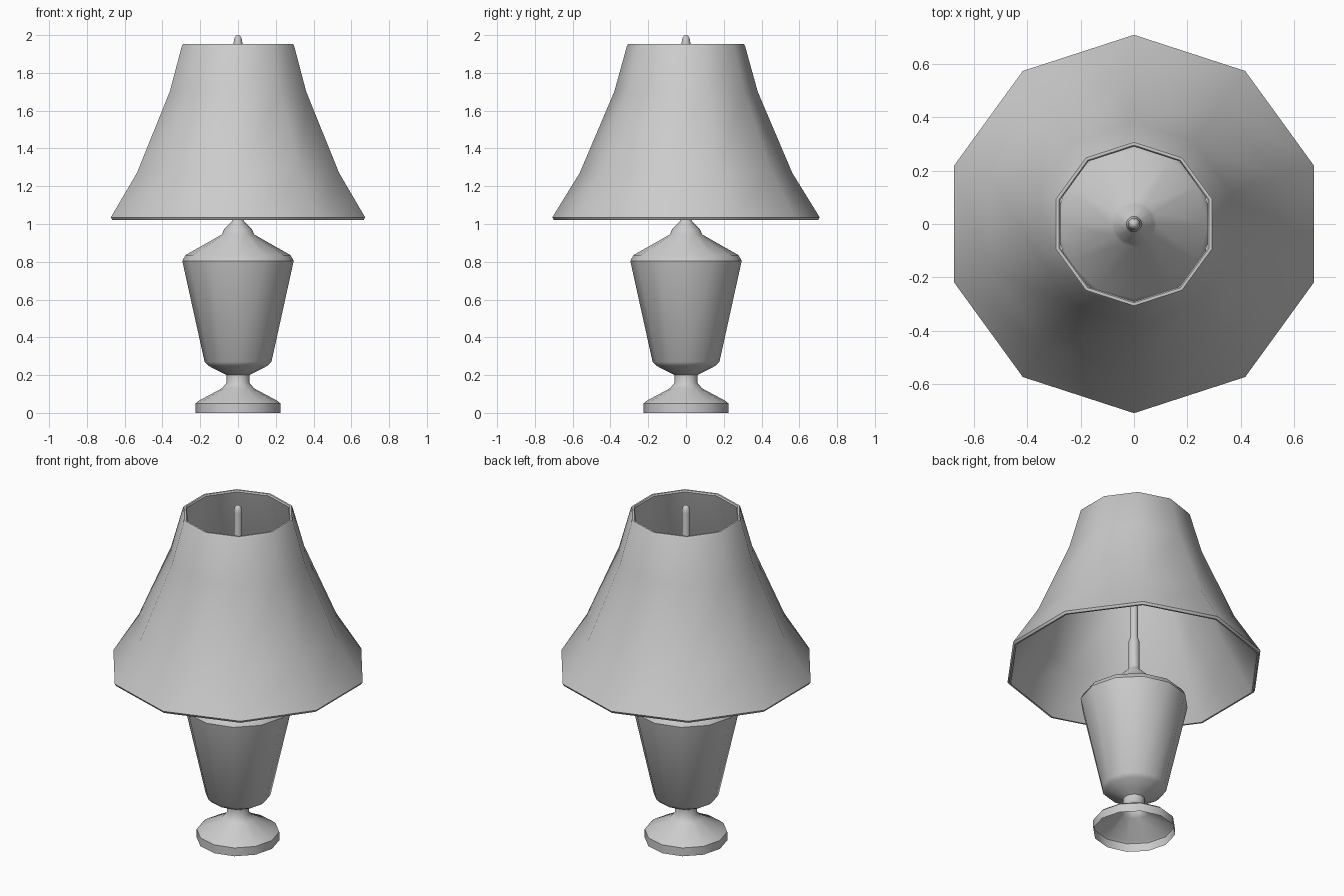
import bpy, bmesh, math

if "Cube" in bpy.data.objects:
    bpy.data.objects.remove(bpy.data.objects["Cube"])


def lathe(name, profile, sides, start=0.0, closed=False, angle=40):
    """Revolve (radius, z) points around z; zero radius makes a single tip vertex."""
    bm = bmesh.new()
    rings = []
    for r, z in profile:
        if r == 0:
            rings.append([bm.verts.new((0, 0, z))] * sides)
        else:
            turn = [math.radians(start) + math.tau * i / sides for i in range(sides)]
            rings.append([bm.verts.new((r * math.cos(a), r * math.sin(a), z)) for a in turn])
    pairs = list(zip(rings, rings[1:]))
    if closed:
        pairs.append((rings[-1], rings[0]))
    for low, high in pairs:
        for i in range(sides):
            j = (i + 1) % sides
            corners = [low[i], low[j], high[j], high[i]]
            bm.faces.new(list(dict.fromkeys(corners)))
    bmesh.ops.recalc_face_normals(bm, faces=bm.faces)
    mesh = bpy.data.meshes.new(name)
    bm.to_mesh(mesh)
    bm.free()
    obj = bpy.data.objects.new(name, mesh)
    bpy.context.collection.objects.link(obj)
    bpy.ops.object.select_all(action='DESELECT')
    obj.select_set(True)
    bpy.context.view_layer.objects.active = obj
    bpy.ops.object.shade_smooth_by_angle(angle=math.radians(angle))
    return obj


# Twelve-sided foot, neck and urn body, open underneath
lathe("lamp_base", [
    (0.225, 0), (0.225, 0.05), (0.212, 0.062), (0.085, 0.13), (0.06, 0.16),
    (0.06, 0.20), (0.09, 0.215), (0.158, 0.25), (0.177, 0.27),
    (0.295, 0.805), (0.278, 0.835), (0.085, 0.945), (0.075, 0.97),
    (0.035, 1.01), (0.03, 1.02)], 12)

# Central rod with a thicker socket and rounded finial
lathe("rod_and_finial", [
    (0.03, 1.0), (0.03, 1.19), (0.023, 1.21), (0.023, 1.96),
    (0.019, 1.985), (0.010, 1.997), (0, 2.0)], 12)

# Ten-sided flared shade: outer wall, top rim, inner wall, bottom rim
outer = [(0.700, 1.022), (0.708, 1.035), (0.563, 1.27), (0.380, 1.70),
         (0.312, 1.945), (0.306, 1.953)]
inner = [(0.295, 1.953), (0.290, 1.945), (0.360, 1.695), (0.543, 1.262),
         (0.684, 1.032), (0.690, 1.022)]
lathe("lamp_shade", outer + inner, 10, start=90, closed=True)
